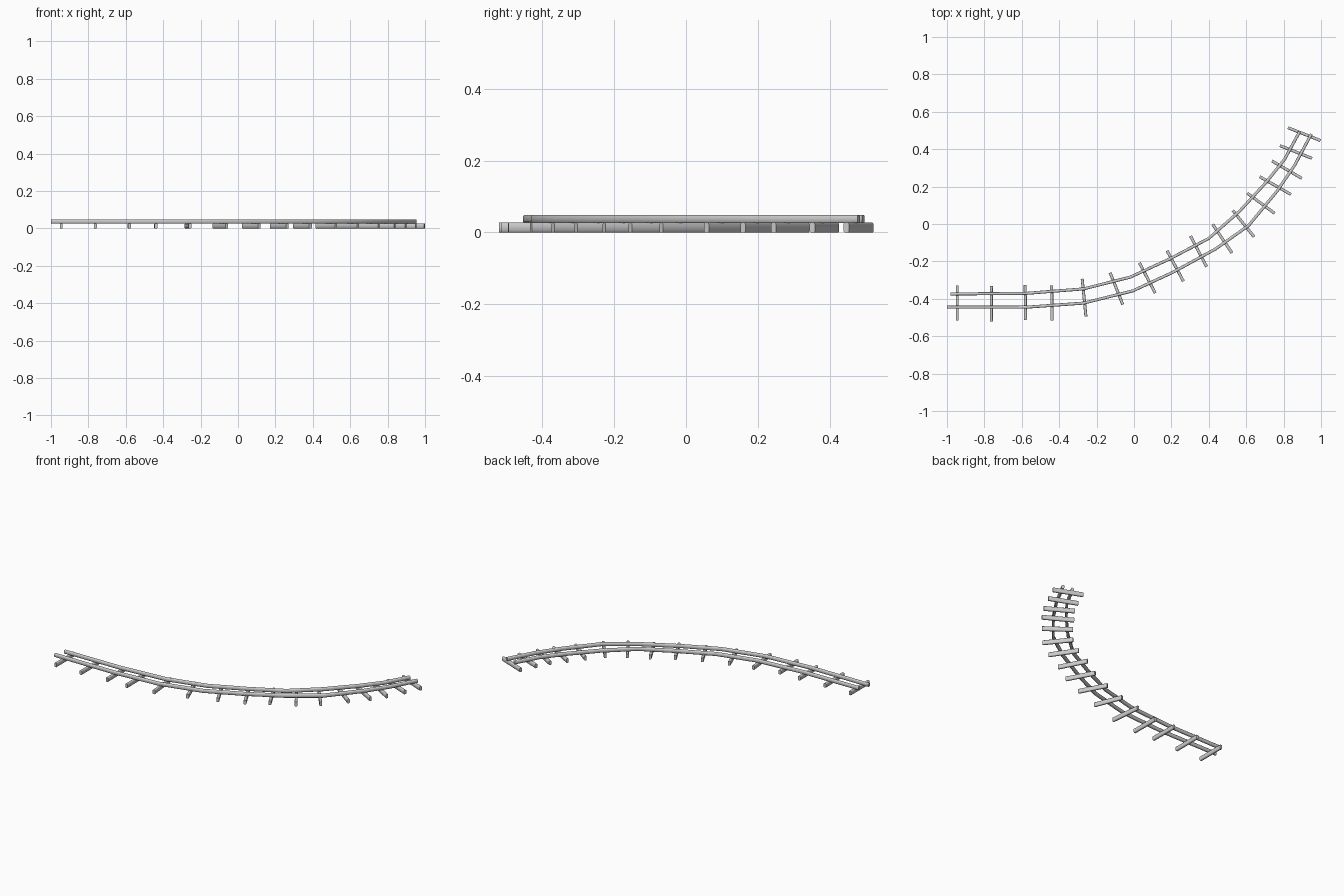
import bpy, bmesh, math
from mathutils import Vector

if "Cube" in bpy.data.objects:
    bpy.data.objects.remove(bpy.data.objects["Cube"])


def bar(name, path, width, z0, z1, chamfer, dy=0):
    """Sweep a chamfered rectangular section along a flat path, mitred at each bend."""
    h, c = width / 2, chamfer
    section = [(-h + c, z0), (h - c, z0), (h, z0 + c), (h, z1 - c),
               (h - c, z1), (-h + c, z1), (-h, z1 - c), (-h, z0 + c)]
    pts = [Vector((x, y + dy)) for x, y in path]
    dirs = [(b - a).normalized() for a, b in zip(pts, pts[1:])]
    bm = bmesh.new()
    rings = []
    for i, p in enumerate(pts):
        d0, d1 = dirs[max(i - 1, 0)], dirs[min(i, len(dirs) - 1)]
        t = (d0 + d1).normalized()
        side = Vector((-t.y, t.x)) / t.dot(d1)
        rings.append([bm.verts.new((p.x + side.x * s, p.y + side.y * s, z))
                      for s, z in section])
    n = len(section)
    for a, b in zip(rings, rings[1:]):
        for k in range(n):
            bm.faces.new((a[k], a[(k + 1) % n], b[(k + 1) % n], b[k]))
    bm.faces.new(rings[0])
    bm.faces.new(rings[-1][::-1])
    bmesh.ops.recalc_face_normals(bm, faces=bm.faces)
    mesh = bpy.data.meshes.new(name)
    bm.to_mesh(mesh)
    bm.free()
    obj = bpy.data.objects.new(name, mesh)
    bpy.context.collection.objects.link(obj)
    bpy.ops.object.select_all(action='DESELECT')
    bpy.context.view_layer.objects.active = obj
    obj.select_set(True)
    bpy.ops.object.shade_smooth_by_angle(angle=math.radians(50))
    return obj


# Two rails following the bend
inner = [(-.98, -.37), (-.58, -.367), (-.27, -.343), (-.02, -.28), (.19, -.183),
         (.40, -.073), (.562, .07), (.705, .225), (.805, .35), (.885, .497)]
outer = [(-1, -.441), (-.58, -.441), (-.27, -.419), (-.005, -.353), (.21, -.253),
         (.435, -.13), (.612, -.005), (.765, .18), (.86, .32), (.948, .485)]
bar("inner_rail", inner, .016, .026, .048, .003, dy=-.004)
bar("outer_rail", outer, .016, .026, .048, .003, dy=-.004)

# Sleepers: (inner end, outer end)
sleepers = [
    (-.945, -.33, -.945, -.517), (-.763, -.331, -.763, -.52),
    (-.582, -.327, -.58, -.512), (-.44, -.33, -.438, -.515),
    (-.277, -.293, -.257, -.495), (-.128, -.26, -.06, -.431),
    (.029, -.208, .114, -.37), (.177, -.143, .264, -.306),
    (.302, -.064, .388, -.228), (.421, -.002, .524, -.155),
    (.528, .073, .642, -.069), (.605, .165, .752, .057),
    (.672, .253, .839, .158), (.738, .337, .897, .244),
    (.78, .419, .952, .351), (.823, .515, .997, .446)]
for i, (x0, y0, x1, y1) in enumerate(sleepers, 1):
    bar(f"sleeper_{i:02d}", [(x0, y0), (x1, y1)], .016, 0, .027, .003)
